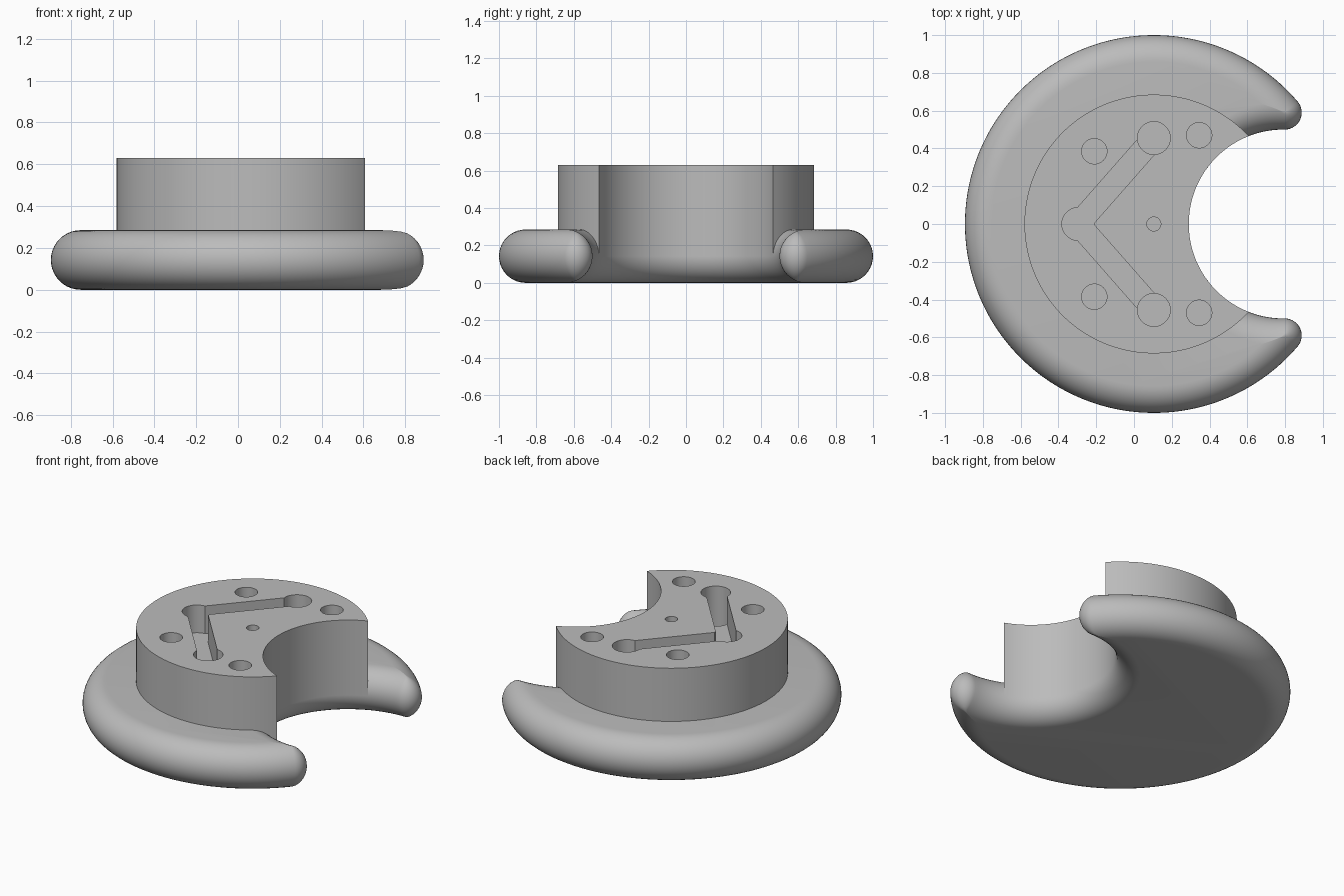
import bpy, bmesh, math
from mathutils import Vector

if "Cube" in bpy.data.objects:
    bpy.data.objects.remove(bpy.data.objects["Cube"])

CENTRE, BITE = Vector((0.105, 0)), Vector((0.79, 0))
DISC_R, BITE_R, TIP_R = 1.0, 0.5, 0.09
EDGE_R = 0.1425          # half the base height, so the rim is fully round
HUB_R, TOP = 0.685, 0.63

grey = bpy.data.materials.new("plain grey")
grey.use_nodes = True
colour = (0.5, 0.5, 0.5, 1)
grey.diffuse_color = colour
grey.node_tree.nodes["Principled BSDF"].inputs["Base Color"].default_value = colour


def meet(r1, r2):
    """Upper crossing of circles around the disc centre and the bite centre."""
    d = BITE.x - CENTRE.x
    a = (r1 * r1 - r2 * r2 + d * d) / (2 * d)
    return Vector((CENTRE.x + a, math.sqrt(r1 * r1 - a * a)))


def arc(c, r, a, b, n):
    return [c + r * Vector((math.cos(a + (b - a) * i / n), math.sin(a + (b - a) * i / n)))
            for i in range(n + 1)]


def angle(p, c):
    return math.atan2(p.y - c.y, p.x - c.x)


def crescent(inset):
    """Crescent outline with rounded tips, moved inward by inset."""
    r_out, r_in, r_tip = DISC_R - inset, BITE_R + inset, max(TIP_R - inset, 0.0004)
    tip = meet(r_out - r_tip, r_in + r_tip)
    a, b = angle(tip, CENTRE), angle(tip, BITE)
    outer = arc(CENTRE, r_out, a, math.tau - a, 144)
    low = Vector((tip.x, -tip.y))
    tip_low = arc(low, r_tip, -a, math.pi - b, 16)
    inner = arc(BITE, r_in, math.tau - b, b, 72)
    tip_up = arc(tip, r_tip, b - math.pi, a, 16)
    return outer + tip_low[1:-1] + inner + tip_up[1:-1]


def loft(name, rings):
    """Skin a stack of (outline, z) rings and cap both ends."""
    bm = bmesh.new()
    rows = [[bm.verts.new((p.x, p.y, z)) for p in ring] for ring, z in rings]
    n = len(rows[0])
    for lo, hi in zip(rows, rows[1:]):
        for i in range(n):
            j = (i + 1) % n
            bm.faces.new((lo[i], lo[j], hi[j], hi[i]))
    bm.faces.new(rows[0][::-1])
    bm.faces.new(rows[-1])
    bmesh.ops.recalc_face_normals(bm, faces=bm.faces)
    mesh = bpy.data.meshes.new(name)
    bm.to_mesh(mesh)
    bm.free()
    mesh.materials.append(grey)
    ob = bpy.data.objects.new(name, mesh)
    bpy.context.collection.objects.link(ob)
    return ob


def activate(ob):
    bpy.ops.object.select_all(action='DESELECT')
    ob.select_set(True)
    bpy.context.view_layer.objects.active = ob


def smooth(ob):
    activate(ob)
    bpy.ops.object.shade_smooth_by_angle(angle=math.radians(30))


def cut(target, outline, depth):
    """Sink a pocket with the given outline into the top of the target."""
    cutter = loft("pocket_cutter", [(outline, TOP - depth), (outline, TOP + 0.1)])
    cutter.hide_render = True
    mod = target.modifiers.new("pocket", 'BOOLEAN')
    mod.operation, mod.solver, mod.object = 'DIFFERENCE', 'EXACT', cutter
    activate(target)
    bpy.ops.object.modifier_apply(modifier=mod.name)
    bpy.data.objects.remove(cutter)


def circle(x, y, r):
    return arc(Vector((x, y)), r, 0, math.tau, 48)[:-1]


# Crescent base with a fully rounded rim
steps = 20
rings = []
for k in range(steps + 1):
    t = math.pi * k / steps
    rings.append((crescent(EDGE_R * (1 - math.sin(t))), EDGE_R * (1 - math.cos(t))))
base = loft("crescent_base", rings)
smooth(base)

# Raised hub sharing the bite
corner = meet(HUB_R, BITE_R)
a, b = angle(corner, CENTRE), angle(corner, BITE)
profile = arc(CENTRE, HUB_R, a, math.tau - a, 110) + arc(BITE, BITE_R, math.tau - b, b, 60)[1:-1]
hub = loft("raised_hub", [(profile, EDGE_R), (profile, TOP)])

# Sockets and the two slots joining the large ones
pivot = Vector((-0.295, 0))
cut(hub, circle(pivot.x, 0, 0.087), 0.18)
cut(hub, circle(0.105, 0, 0.037), 0.25)
for s in (1, -1):
    end = Vector((0.105, 0.455 * s))
    along = (end - pivot).normalized()
    side = Vector((-along.y, along.x)) * 0.06
    cut(hub, [pivot - side, end - side, end + side, pivot + side], 0.18)
    cut(hub, circle(end.x, end.y, 0.087), 0.3)
    cut(hub, circle(-0.21, 0.385 * s, 0.067), 0.25)
    cut(hub, circle(0.345, 0.47 * s, 0.067), 0.25)
smooth(hub)
